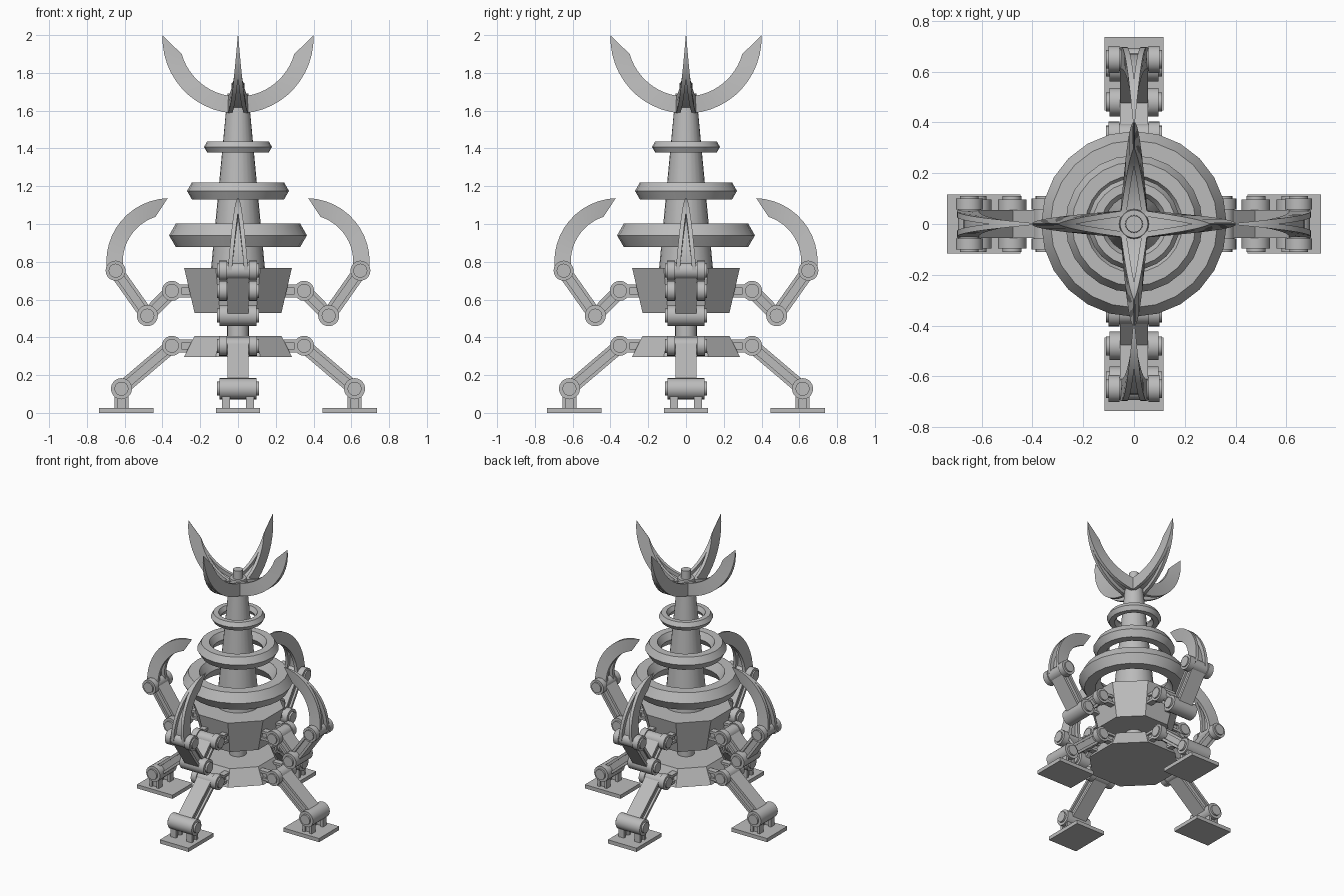
import bpy, bmesh, math
from mathutils import Matrix, Vector

if "Cube" in bpy.data.objects:
    bpy.data.objects.remove(bpy.data.objects["Cube"])

grey = bpy.data.materials.new("plain_grey")
grey.diffuse_color = (0.5, 0.5, 0.5, 1)
grey.use_nodes = True
grey.node_tree.nodes["Principled BSDF"].inputs["Base Color"].default_value = grey.diffuse_color


def finish(bm, name, turn=0.0):
    b = bm.copy()
    bmesh.ops.rotate(b, verts=b.verts, cent=(0, 0, 0), matrix=Matrix.Rotation(turn, 3, 'Z'))
    bmesh.ops.recalc_face_normals(b, faces=b.faces)
    me = bpy.data.meshes.new(name)
    b.to_mesh(me)
    b.free()
    me.materials.append(grey)
    me.shade_smooth()
    me.set_sharp_from_angle(angle=math.radians(30))
    ob = bpy.data.objects.new(name, me)
    bpy.context.collection.objects.link(ob)


def four(bm, name):
    for i, side in enumerate(("right", "back", "left", "front")):
        finish(bm, side + "_" + name, i * math.pi / 2)


def loft(bm, rings, closed=False, caps=True):
    vs = [[bm.verts.new(p) for p in r] for r in rings]
    n = len(vs[0])
    pairs = list(zip(vs, vs[1:])) + ([(vs[-1], vs[0])] if closed else [])
    for a, b in pairs:
        for i in range(n):
            bm.faces.new((a[i], a[(i + 1) % n], b[(i + 1) % n], b[i]))
    if caps and not closed:
        bm.faces.new(vs[0])
        bm.faces.new(vs[-1])


def circle(r, z, n, phase=0.0):
    return [(r * math.cos(phase + 2 * math.pi * i / n), r * math.sin(phase + 2 * math.pi * i / n), z)
            for i in range(n)]


def prism(bm, poly, y0, y1):
    loft(bm, [[(x, y, z) for x, z in poly] for y in (y0, y1)])


def barrel(bm, c, r, y0, y1, n=20):
    prism(bm, [(c[0] + r * math.cos(2 * math.pi * i / n), c[1] + r * math.sin(2 * math.pi * i / n))
               for i in range(n)], y0, y1)


def beam(bm, p, q, y0, y1, half=0.037, flange=0.018, inset=0.015):
    """I-beam from p to q: two flanges and a recessed web."""
    p, q = Vector(p), Vector(q)
    d = (q - p).normalized()
    nrm = Vector((-d.y, d.x))

    def slab(a, b, ya, yb):
        prism(bm, [p + nrm * a, q + nrm * a, q + nrm * b, p + nrm * b], ya, yb)
    slab(half - flange, half, y0, y1)
    slab(-half, -half + flange, y0, y1)
    slab(-half + flange, half - flange, y0 + inset, y1 - inset)


def full_joint(bm, c):
    barrel(bm, c, 0.056, -0.097, 0.097)
    barrel(bm, c, 0.037, -0.11, 0.11)


def fork_joint(bm, c, gap=0.058):
    for s in (-1, 1):
        barrel(bm, c, 0.053, s * gap, s * 0.1)
        barrel(bm, c, 0.037, s * 0.09, s * 0.11)
    barrel(bm, c, 0.045, -gap, gap)


def claw(bm, c, ro, ri, start, tip, inner_tip, w0=0.054, n=12):
    """Curved blade pair that meets at the tip, with a recessed web between."""
    def pt(r, a):
        a = math.radians(a)
        return c[0] + r * math.cos(a), c[1] + r * math.sin(a)

    def strip(f0, f1, wa, wb):
        rings = []
        for i in range(n + 1):
            t = i / n
            o = pt(ro, start + (tip - start) * t)
            k = pt(ri, start + (inner_tip - start) * t)
            a = [k[j] + (o[j] - k[j]) * f0 for j in (0, 1)]
            b = [k[j] + (o[j] - k[j]) * f1 for j in (0, 1)]
            w = w0 * (1 - t) + 0.001
            y0, y1 = wa(w), wb(w)
            rings.append([(a[0], y0, a[1]), (b[0], y0, b[1]), (b[0], y1, b[1]), (a[0], y1, a[1])])
        loft(bm, rings)
    inner = lambda w: max(w - 0.022, 0)
    strip(0, 1, inner, lambda w: w)
    strip(0, 1, lambda w: -w, lambda w: -inner(w))
    strip(0.3, 0.7, lambda w: -w * 0.8, lambda w: w * 0.8)


# central tower: octagonal base and hub, shaft, tapered column, pin
oct_k = 1 / math.cos(math.pi / 8)
for name, r0, z0, r1, z1, n in (
        ("base", 0.285 * oct_k, 0.297, 0.23 * oct_k, 0.408, 8),
        ("hub", 0.23 * oct_k, 0.53, 0.285 * oct_k, 0.767, 8),
        ("shaft", 0.057, 0.40, 0.057, 0.54, 24),
        ("column", 0.143, 0.76, 0.055, 1.69, 24),
        ("top_pin", 0.035, 1.68, 0.033, 1.75, 16)):
    bm = bmesh.new()
    ph = math.pi / 8 if n == 8 else 0
    loft(bm, [circle(r0, z0, n, ph), circle(r1, z1, n, ph)])
    finish(bm, name)

# floating rings with hexagonal cross-section
for name, R, r, z in (("large_ring", 0.293, 0.072, 0.94),
                      ("middle_ring", 0.217, 0.053, 1.175),
                      ("small_ring", 0.146, 0.034, 1.408)):
    bm = bmesh.new()
    loft(bm, [circle(R + r * math.cos(k * math.pi / 3), z + r * math.sin(k * math.pi / 3), 24)
              for k in range(6)], closed=True)
    finish(bm, name)

# legs
hip, ankle = (0.35, 0.355), (0.617, 0.128)
bm = bmesh.new()
for y in (-0.1, 0.058):
    beam(bm, (0.22, hip[1]), hip, y, y + 0.042, half=0.034)
fork_joint(bm, hip)
four(bm, "hip_bracket")
bm = bmesh.new()
beam(bm, hip, ankle, -0.056, 0.056)
full_joint(bm, ankle)
four(bm, "leg")
bm = bmesh.new()
prism(bm, [(0.447, 0), (0.735, 0), (0.735, 0.027), (0.447, 0.027)], -0.116, 0.116)
for y in (-0.085, 0.043):
    beam(bm, (ankle[0], 0.02), ankle, y, y + 0.042)
four(bm, "foot")

# arms
shoulder, elbow, wrist = (0.35, 0.646), (0.48, 0.515), (0.648, 0.753)
bm = bmesh.new()
for y in (-0.1, 0.058):
    beam(bm, (0.22, shoulder[1]), shoulder, y, y + 0.042, half=0.034)
fork_joint(bm, shoulder)
four(bm, "shoulder_bracket")
bm = bmesh.new()
beam(bm, shoulder, elbow, -0.056, 0.056)
full_joint(bm, elbow)
four(bm, "upper_arm")
bm = bmesh.new()
beam(bm, elbow, wrist, -0.056, 0.056)
fork_joint(bm, wrist)
four(bm, "forearm")
bm = bmesh.new()
claw(bm, (0.36, 0.80), 0.337, 0.25, -8, 88, 72)
four(bm, "arm_claw")

# crown claws on top of the column
bm = bmesh.new()
claw(bm, (0, 1.985), 0.4, 0.31, -86, 2, -16)
four(bm, "crown_claw")
